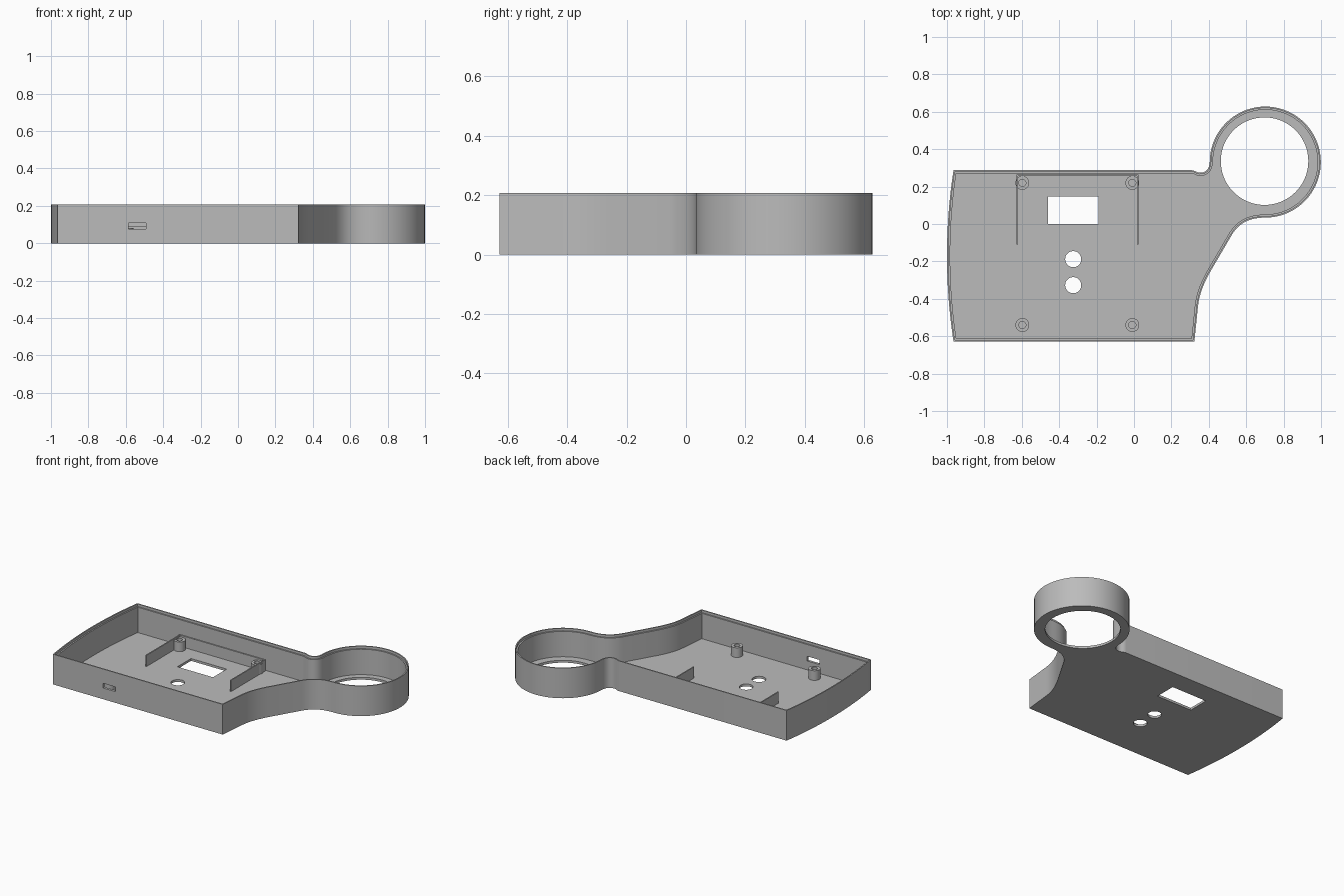
import bpy, bmesh, math
from mathutils import Vector
from mathutils.geometry import interpolate_bezier

cube = bpy.data.objects.get("Cube")
if cube:
    bpy.data.objects.remove(cube, do_unlink=True)

HEIGHT, FLOOR, WALL, LIP, LEDGE = 0.207, 0.016, 0.017, 0.008, 0.19
RING, RING_R = Vector((0.702, 0.331)), 0.297

grey = bpy.data.materials.new("plain grey")
grey.use_nodes = True
grey.diffuse_color = (0.5, 0.5, 0.5, 1)
grey.node_tree.nodes["Principled BSDF"].inputs["Base Color"].default_value = (0.5, 0.5, 0.5, 1)


def finish(obj):
    """Smooth curved walls, keep hard edges."""
    me = obj.data
    me.polygons.foreach_set("use_smooth", [True] * len(me.polygons))
    me.set_sharp_from_angle(angle=math.radians(30))


def loft(name, levels, closed=False):
    """Skin a stack of (outline, z) loops; cap the ends or join last to first."""
    bm = bmesh.new()
    rings = [[bm.verts.new((p[0], p[1], z)) for p in pts] for pts, z in levels]
    pairs = list(zip(rings, rings[1:]))
    if closed:
        pairs.append((rings[-1], rings[0]))
    else:
        bm.faces.new(rings[0])
        bm.faces.new(rings[-1])
    n = len(rings[0])
    for a, b in pairs:
        for i in range(n):
            j = (i + 1) % n
            bm.faces.new((a[i], a[j], b[j], b[i]))
    bmesh.ops.recalc_face_normals(bm, faces=bm.faces)
    me = bpy.data.meshes.new(name)
    bm.to_mesh(me)
    bm.free()
    me.materials.append(grey)
    obj = bpy.data.objects.new(name, me)
    bpy.context.collection.objects.link(obj)
    finish(obj)
    return obj


def circle(cx, cy, r, n=32):
    return [(cx + r * math.cos(math.tau * i / n), cy + r * math.sin(math.tau * i / n)) for i in range(n)]


def box(name, x0, x1, y0, y1, z0, z1):
    pts = [(x0, y0), (x1, y0), (x1, y1), (x0, y1)]
    return loft(name, [(pts, z0), (pts, z1)])


def bezier(a, b, c, d, n=12):
    return [p.to_2d() for p in interpolate_bezier(*[Vector((*q, 0)) for q in (a, b, c, d)], n)]


def inset(pts, d):
    """Mitred inward offset of a counter-clockwise outline."""
    out = []
    for i, p in enumerate(pts):
        e1 = (p - pts[i - 1]).normalized()
        e2 = (pts[(i + 1) % len(pts)] - p).normalized()
        n1, n2 = Vector((-e1.y, e1.x)), Vector((-e2.y, e2.x))
        out.append(p + (n1 + n2) * d / (1 + n1.dot(n2)))
    return out


# Outline, counter-clockwise from the front right corner
outline = [Vector((-0.965, -0.628)), Vector((0.323, -0.628))]
outline += bezier((0.342, -0.44), (0.35, -0.37), (0.375, -0.315), (0.405, -0.26))
outline += bezier((0.525, -0.055), (0.56, 0.0), (0.61, 0.034), (RING.x, RING.y - RING_R), 14)
for i in range(1, 55):
    a = -math.pi / 2 + 1.5 * math.pi * i / 54
    outline.append(RING + RING_R * Vector((math.cos(a), math.sin(a))))
outline += bezier((0.405, 0.331), (0.402, 0.295), (0.385, 0.273), (0.352, 0.274), 9)[1:]
outline += bezier((0.352, 0.274), (0.335, 0.275), (0.325, 0.288), (0.305, 0.288), 7)[1:]
for i in range(24):
    t = 1 - 2 * i / 24
    outline.append(Vector((-1 + 0.035 * t * t, -0.17 + 0.458 * t)))

# Open tray with a stepped rim
lip, inner = inset(outline, LIP), inset(outline, WALL)
tray = loft("tray_shell", [(outline, 0), (outline, HEIGHT), (lip, HEIGHT),
                           (lip, LEDGE), (inner, LEDGE), (inner, FLOOR)])

# Openings: ring, window, two buttons, side port
cutters = [
    loft("ring_cutter", [(circle(0.698, 0.336, 0.234, 72), z) for z in (-0.1, 0.1)]),
    box("window_cutter", -0.46, -0.19, 0.0, 0.148, -0.1, 0.1),
    box("port_cutter", -0.585, -0.492, -0.7, -0.58, 0.077, 0.109),
]
for y in (-0.188, -0.327):
    cutters.append(loft("button_cutter", [(circle(-0.325, y, 0.043), z) for z in (-0.1, 0.1)]))
for c in cutters:
    c.hide_render = True
    mod = tray.modifiers.new("cut", 'BOOLEAN')
    mod.operation, mod.solver, mod.object = 'DIFFERENCE', 'EXACT', c
bpy.context.view_layer.update()
cut_mesh = bpy.data.meshes.new_from_object(tray.evaluated_get(bpy.context.evaluated_depsgraph_get()))
tray.modifiers.clear()
tray.data = cut_mesh
finish(tray)
for c in cutters:
    bpy.data.objects.remove(c, do_unlink=True)

# Hollow screw posts
for side, x in (("right", -0.597), ("left", -0.009)):
    for end, y in (("back", 0.22), ("front", -0.54)):
        big, small = circle(x, y, 0.037), circle(x, y, 0.019)
        loft(f"screw_post_{end}_{side}", [(big, FLOOR - 0.004), (big, 0.082),
                                          (small, 0.082), (small, FLOOR - 0.004)], closed=True)

# Three-sided retaining fence, as one U-shaped strip
x0, x1, y0, y1, t = -0.627, 0.023, -0.11, 0.264, 0.008
u_shape = [(x0, y0), (x0 + t, y0), (x0 + t, y1 - t), (x1 - t, y1 - t),
           (x1 - t, y0), (x1, y0), (x1, y1), (x0, y1)]
loft("retaining_fence", [(u_shape, FLOOR - 0.004), (u_shape, 0.093)])
